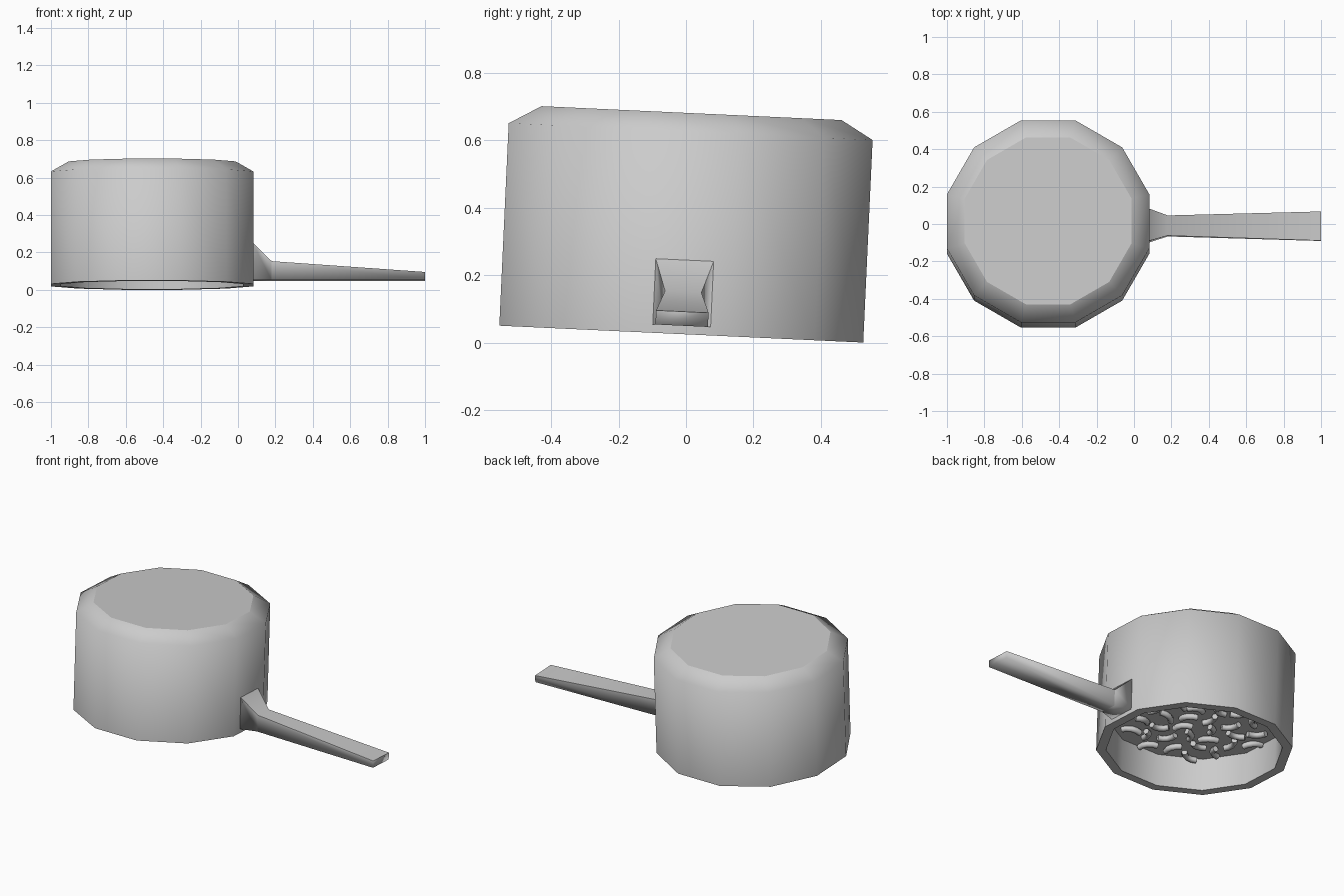
import bpy
import bmesh
import math
import random
from mathutils import Vector, Euler

cube = bpy.data.objects.get("Cube")
if cube:
    bpy.data.objects.remove(cube, do_unlink=True)

random.seed(7)
SIDES = 12
PIVOT = (-0.459, -0.014, 0.025)
TILT = (math.radians(-2.65), 0, 0)
FILL = 0.2
INNER = 0.487
PASTA = 42

grey = bpy.data.materials.new("plain_grey")
grey.use_nodes = True
COLOUR = (0.6, 0.6, 0.6, 1)
grey.diffuse_color = COLOUR
grey.node_tree.nodes["Principled BSDF"].inputs["Base Color"].default_value = COLOUR


def place(name, data):
    """Add an object sharing the tilted frame of the upturned pot."""
    ob = bpy.data.objects.new(name, data)
    bpy.context.collection.objects.link(ob)
    ob.location, ob.rotation_euler = PIVOT, TILT
    data.materials.append(grey)


def finish(name, bm, is_sharp):
    """Smooth all faces, keeping the edges picked by the rule sharp."""
    bmesh.ops.recalc_face_normals(bm, faces=bm.faces)
    for f in bm.faces:
        f.smooth = True
    for e in bm.edges:
        e.smooth = not is_sharp(e)
    mesh = bpy.data.meshes.new(name)
    bm.to_mesh(mesh)
    bm.free()
    place(name, mesh)


def loft(bm, rings):
    """Bridge rings of points and cap both ends."""
    loops = [[bm.verts.new(p) for p in ring] for ring in rings]
    n = len(loops[0])
    for a, b in zip(loops, loops[1:]):
        for i in range(n):
            j = (i + 1) % n
            bm.faces.new((a[i], a[j], b[j], b[i]))
    bm.faces.new(loops[0])
    bm.faces.new(loops[-1])


def polygon(apothem, z):
    """Twelve-sided ring with a flat side towards the handle."""
    r = apothem / math.cos(math.pi / SIDES)
    angles = [(i + 0.5) * math.tau / SIDES for i in range(SIDES)]
    return [(r * math.cos(a), r * math.sin(a), z) for a in angles]


def rim_edge(e):
    """Level edges are sharp, apart from the soft shoulder."""
    a, b = (v.co.z for v in e.verts)
    return abs(a - b) < 0.001 and abs(a - 0.602) > 0.002


def handle_edge(e):
    """Long top edges and the waist are sharp, but the top bends softly."""
    on_top = all(v.co.z > 0.06 for v in e.verts)
    at_waist = all(0.6 < v.co.x < 0.7 for v in e.verts)
    return on_top != at_waist


# Upturned pot: outer base, shoulder, wall, rim, inner wall and contents surface
bm = bmesh.new()
profile = [(0.446, 0.657), (0.541, 0.602), (0.541, 0), (INNER, 0), (INNER, FILL)]
loft(bm, [polygon(a, z) for a, z in profile])
finish("pot", bm, rim_edge)

# Handle: flared root, narrow waist, wider tip
bm = bmesh.new()
sections = [(0.535, 0.088, 0.226), (0.639, 0.054, 0.126), (1.459, 0.078, 0.067)]
loft(bm, [[(x, -w, 0.025), (x, w, 0.025), (x, w, top), (x, -w, top)]
          for x, w, top in sections])
finish("handle", bm, handle_edge)

# Scattered elbow-shaped pasta tubes clinging to the contents
curve = bpy.data.curves.new("pasta_elbows", "CURVE")
curve.dimensions = "3D"
curve.bevel_depth = 0.018
curve.bevel_resolution = 1
curve.use_fill_caps = True
for k in range(PASTA):
    # Even sunflower spread, loosened a little
    dist = 0.45 * math.sqrt((k + 0.5) / PASTA)
    turn = k * math.pi * (3 - math.sqrt(5)) + random.uniform(-0.08, 0.08)
    centre = Vector((dist * math.cos(turn), dist * math.sin(turn), FILL - 0.016))
    spin = Euler((random.uniform(-0.15, 0.15), random.uniform(-0.15, 0.15),
                  random.uniform(0, math.tau)))
    spline = curve.splines.new("POLY")
    spline.points.add(4)
    for i, point in enumerate(spline.points):
        a = (i - 2) * 0.42
        p = Vector((0.07 * math.cos(a) - 0.058, 0.07 * math.sin(a), 0))
        p.rotate(spin)
        point.co = (*(centre + p), 1)
    spline.use_smooth = True
place("pasta_elbows", curve)
